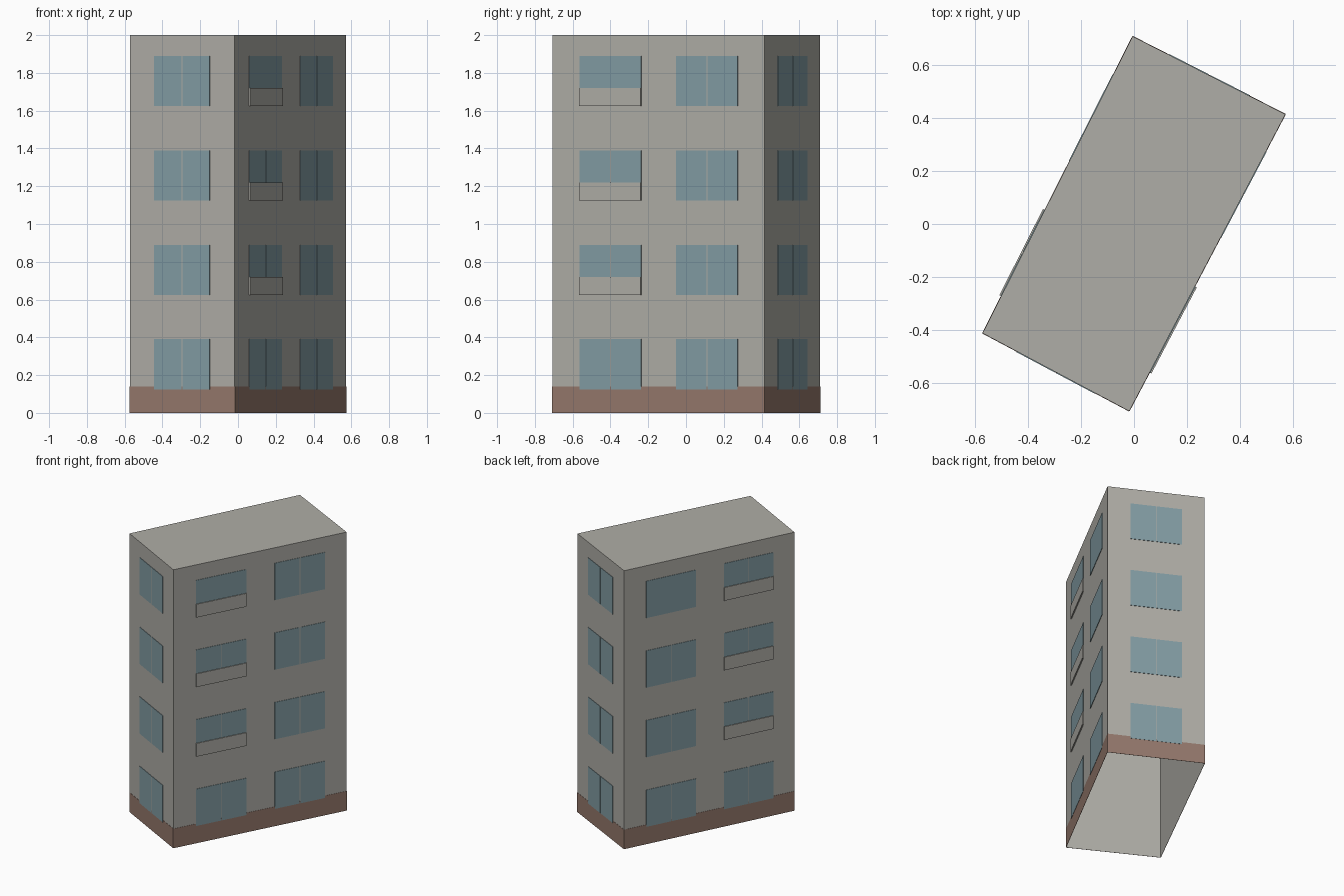
import bpy
import bmesh
from mathutils import Vector

cube = bpy.data.objects.get("Cube")
if cube:
    bpy.data.objects.remove(cube, do_unlink=True)


def material(name, r, g, b):
    mat = bpy.data.materials.new(name)
    mat.use_nodes = True
    mat.diffuse_color = (r, g, b, 1)
    mat.node_tree.nodes["Principled BSDF"].inputs["Base Color"].default_value = (r, g, b, 1)
    return mat


wall_grey = material("wall grey", 0.43, 0.42, 0.385)
plinth_brown = material("plinth brown", 0.30, 0.19, 0.15)
glass_blue = material("window blue", 0.225, 0.335, 0.37)

HEIGHT = 2.0
PLINTH = 0.14
STOREY = 0.5
# Footprint corners, counter-clockwise, starting at the front right
CORNERS = [Vector(c) for c in ((-0.573, -0.413, 0), (-0.018, -0.708, 0),
                               (0.573, 0.415, 0), (-0.005, 0.71, 0))]


def add_object(name, bm, mat):
    mesh = bpy.data.meshes.new(name)
    bm.to_mesh(mesh)
    bm.free()
    mesh.materials.append(mat)
    obj = bpy.data.objects.new(name, mesh)
    bpy.context.collection.objects.link(obj)
    return obj


def plate(bm, side, t0, t1, z0, z1, depth):
    """Thin box standing off one wall, open where it meets the wall."""
    a, b = CORNERS[side], CORNERS[(side + 1) % 4]
    along = b - a
    out = along.cross(Vector((0, 0, 1))).normalized() * depth
    rim = [a + along * t + Vector((0, 0, z))
           for t, z in ((t0, z0), (t1, z0), (t1, z1), (t0, z1))]
    back = [bm.verts.new(p) for p in rim]
    front = [bm.verts.new(p + out) for p in rim]
    bm.faces.new(front)
    for i in range(4):
        j = (i + 1) % 4
        bm.faces.new((back[i], back[j], front[j], front[i]))


def window(bm, side, t0, t1, z0, z1, split=True):
    if not split:
        plate(bm, side, t0, t1, z0, z1, 0.003)
        return
    length = (CORNERS[(side + 1) % 4] - CORNERS[side]).length
    mid, gap = (t0 + t1) / 2, 0.003 / length
    plate(bm, side, t0, mid - gap, z0, z1, 0.003)
    plate(bm, side, mid + gap, t1, z0, z1, 0.003)


# Wall shell with a flat roof, open underneath
bm = bmesh.new()
low = [bm.verts.new(c) for c in CORNERS]
high = [bm.verts.new(c + Vector((0, 0, HEIGHT))) for c in CORNERS]
bm.faces.new(high)
for i in range(4):
    j = (i + 1) % 4
    bm.faces.new((low[i], low[j], high[j], high[i]))
add_object("walls_and_roof", bm, wall_grey)

# Plinth band around the foot
bm = bmesh.new()
for side in range(4):
    plate(bm, side, 0, 1, 0, PLINTH, 0.0015)
add_object("plinth", bm, plinth_brown)

# Windows and balcony panels; sides 0 and 2 are short, 1 and 3 are long
NEAR, FAR = (0.13, 0.42), (0.585, 0.875)
glass = bmesh.new()
panels = bmesh.new()
for floor in range(4):
    z0 = 0.125 + floor * STOREY
    z1 = z0 + 0.265
    top = floor == 3
    for side in (0, 2):
        window(glass, side, 0.235, 0.765, z0, z1)
    for side, balcony, plain in ((1, NEAR, FAR), (3, FAR, NEAR)):
        window(glass, side, *plain, z0, z1, split=not (top and side == 3))
        sill = z0 if floor == 0 else z0 + 0.095
        window(glass, side, *balcony, sill, z1, split=not (top and side == 1))
        if floor:
            plate(panels, side, *balcony, z0, sill, 0.008)
add_object("windows", glass, glass_blue)
add_object("balcony_panels", panels, wall_grey)
